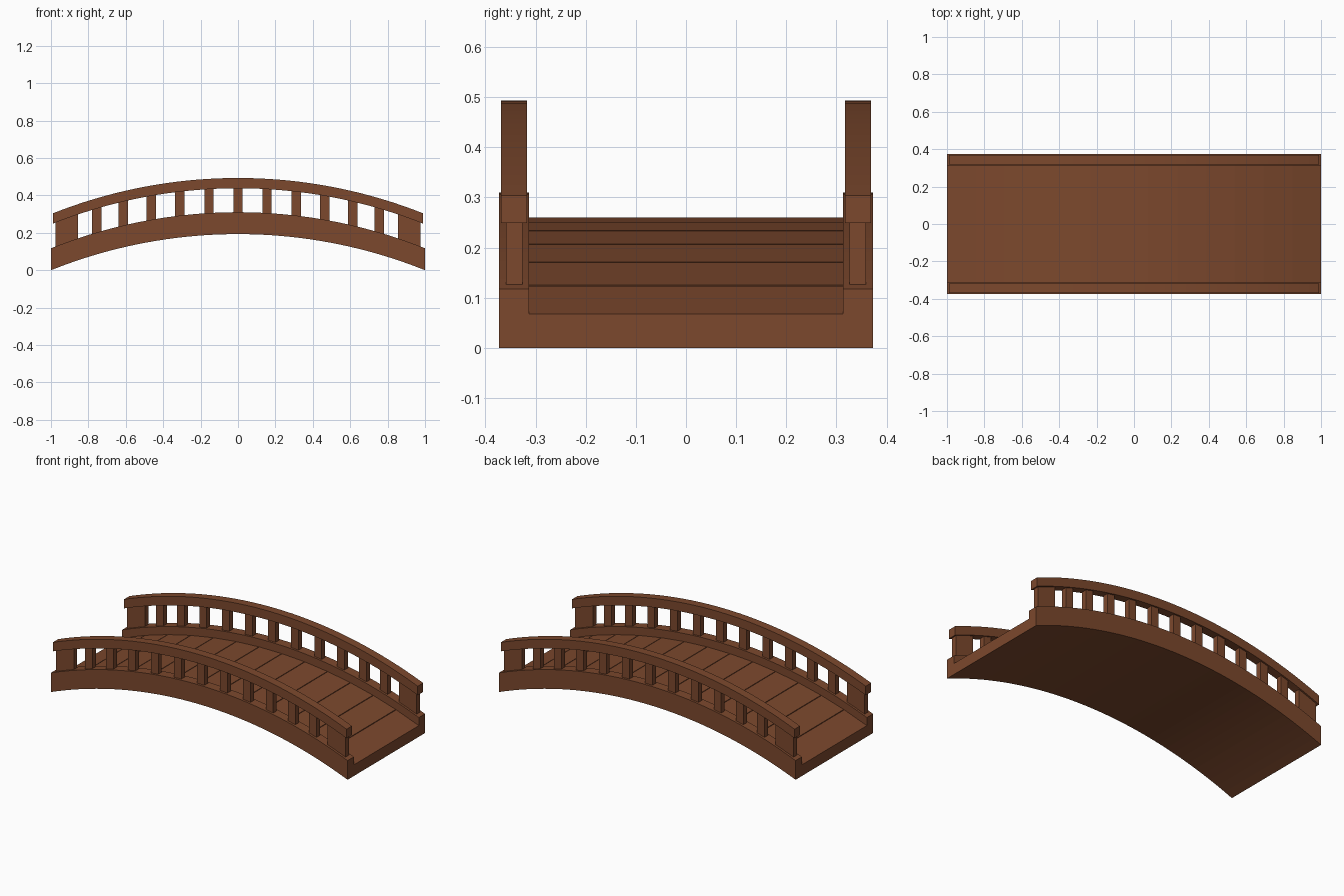
import bpy, bmesh, math

if "Cube" in bpy.data.objects:
    bpy.data.objects.remove(bpy.data.objects["Cube"])

wood = bpy.data.materials.new("brown_wood")
wood.diffuse_color = (0.2, 0.065, 0.026, 1)
wood.use_nodes = True
wood.node_tree.nodes["Principled BSDF"].inputs["Base Color"].default_value = wood.diffuse_color

RISE = 0.193
R = (1 + RISE ** 2) / (2 * RISE)


def arc(x):
    """Height of the bridge underside at x."""
    return math.sqrt(R * R - x * x) - (R - RISE)


def finish(name, bm):
    bmesh.ops.recalc_face_normals(bm, faces=bm.faces)
    me = bpy.data.meshes.new(name)
    bm.to_mesh(me)
    bm.free()
    me.materials.append(wood)
    ob = bpy.data.objects.new(name, me)
    bpy.context.collection.objects.link(ob)
    return ob


def sweep(name, profile, x0, x1, n):
    """Carry a (y, z) profile along the bridge arc, with upright ends."""
    bm = bmesh.new()
    rings = []
    for i in range(n + 1):
        x = x0 + (x1 - x0) * i / n
        rings.append([bm.verts.new((x, y, arc(x) + z)) for y, z in profile])
    m = len(profile)
    for a, b in zip(rings, rings[1:]):
        for j in range(m):
            k = (j + 1) % m
            bm.faces.new((a[j], a[k], b[k], b[j]))
    bm.faces.new(rings[0])
    bm.faces.new(rings[-1])
    return finish(name, bm)


def rect(y0, y1, z0, z1):
    return [(y0, z0), (y1, z0), (y1, z1), (y0, z1)]


# Arched base: U section with a raised kerb on each side
W, K, TOP, DECK = 0.373, 0.313, 0.117, 0.066
sweep("arched_base", [(-W, 0), (W, 0), (W, TOP), (K, TOP), (K, DECK - 0.004),
                      (-K, DECK - 0.004), (-K, TOP), (-W, TOP)], -1, 1, 39)

# Deck planks, each one flat board with a narrow gap
for i in range(13):
    a = -1 + 2 * i / 13
    b = a + 2 / 13
    sweep(f"deck_plank_{i + 1}", rect(-K, K, DECK - 0.02, DECK + 0.002),
          a + (0.002 if i else 0), b - (0.002 if i < 12 else 0), 1)

for side, s in (("front", -1), ("back", 1)):
    # Handrail
    sweep(f"{side}_handrail", rect(s * 0.317, s * 0.369, 0.245, 0.300),
          -0.99, 0.99, 36)
    # Balusters, with wide posts at both ends
    posts = [(0, 0.025)]
    for x, h in ((0.155, 0.025), (0.311, 0.025), (0.464, 0.025),
                 (0.613, 0.025), (0.755, 0.025), (0.916, 0.06)):
        posts += [(x, h), (-x, h)]
    for i, (x, h) in enumerate(posts):
        kind = "end_post" if h > 0.05 else "baluster"
        sweep(f"{side}_{kind}_{i + 1}",
              rect(s * 0.326, s * 0.359, TOP - 0.012, 0.255), x - h, x + h, 1)
